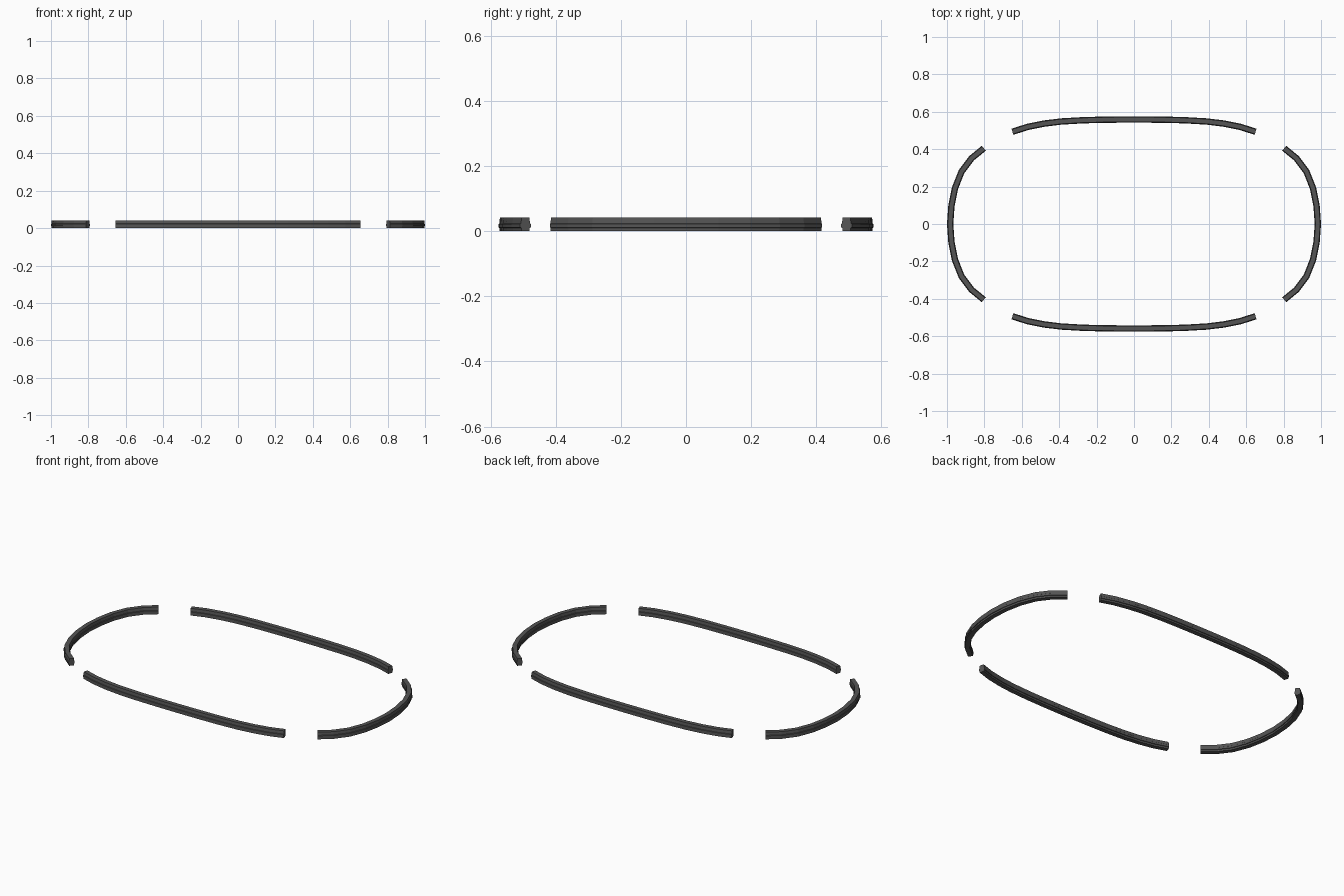
import bpy, bmesh
from mathutils import Vector

if "Cube" in bpy.data.objects:
    bpy.data.objects.remove(bpy.data.objects["Cube"])

# Rail cross-section: (sideways offset, height), with a wider lip low on both sides
HALF = [(0.0135, 0.0), (0.0135, 0.010), (0.017, 0.011), (0.017, 0.022),
        (0.0145, 0.024), (0.0125, 0.042)]
PROFILE = HALF + [(-o, z) for o, z in reversed(HALF)]

dark = bpy.data.materials.new("dark_grey")
dark.diffuse_color = (0.09, 0.09, 0.09, 1)
dark.use_nodes = True
dark.node_tree.nodes["Principled BSDF"].inputs["Base Color"].default_value = dark.diffuse_color


def sweep(name, pts):
    """Sweep the profile along a flat path with mitred joints."""
    pts = [Vector(p) for p in pts]
    bm = bmesh.new()
    rings = []
    for i, p in enumerate(pts):
        a = (p - pts[i - 1]).normalized() if i > 0 else None
        b = (pts[i + 1] - p).normalized() if i < len(pts) - 1 else None
        t = ((a or b) + (b or a)).normalized()
        n = Vector((t.y, -t.x))
        k = 1 / t.dot(a or b)
        rings.append([bm.verts.new((p.x + n.x * o * k, p.y + n.y * o * k, z))
                      for o, z in PROFILE])
    m = len(PROFILE)
    for r, s in zip(rings, rings[1:]):
        for j in range(m):
            bm.faces.new((r[j], r[(j + 1) % m], s[(j + 1) % m], s[j]))
    bm.faces.new(rings[0])
    bm.faces.new(rings[-1])
    bmesh.ops.recalc_face_normals(bm, faces=bm.faces)
    me = bpy.data.meshes.new(name)
    bm.to_mesh(me)
    bm.free()
    me.materials.append(dark)
    ob = bpy.data.objects.new(name, me)
    bpy.context.collection.objects.link(ob)


# Half paths, from the middle of each rail to its end
long_half = [(0, 0.559), (0.14, 0.558), (0.27, 0.555), (0.39, 0.548),
             (0.48, 0.537), (0.57, 0.519), (0.65, 0.493)]
side_half = [(0.983, 0), (0.976, 0.098), (0.957, 0.192), (0.922, 0.28),
             (0.868, 0.352), (0.803, 0.405)]
long_path = [(-x, y) for x, y in long_half[:0:-1]] + long_half
side_path = [(x, -y) for x, y in side_half[:0:-1]] + side_half

# Two long rails and two curved end rails
for s, end in ((1, "back"), (-1, "front")):
    sweep(end + "_rail", [(x, s * y) for x, y in long_path])
for s, end in ((1, "right"), (-1, "left")):
    sweep(end + "_rail", [(s * x, y) for x, y in side_path])
